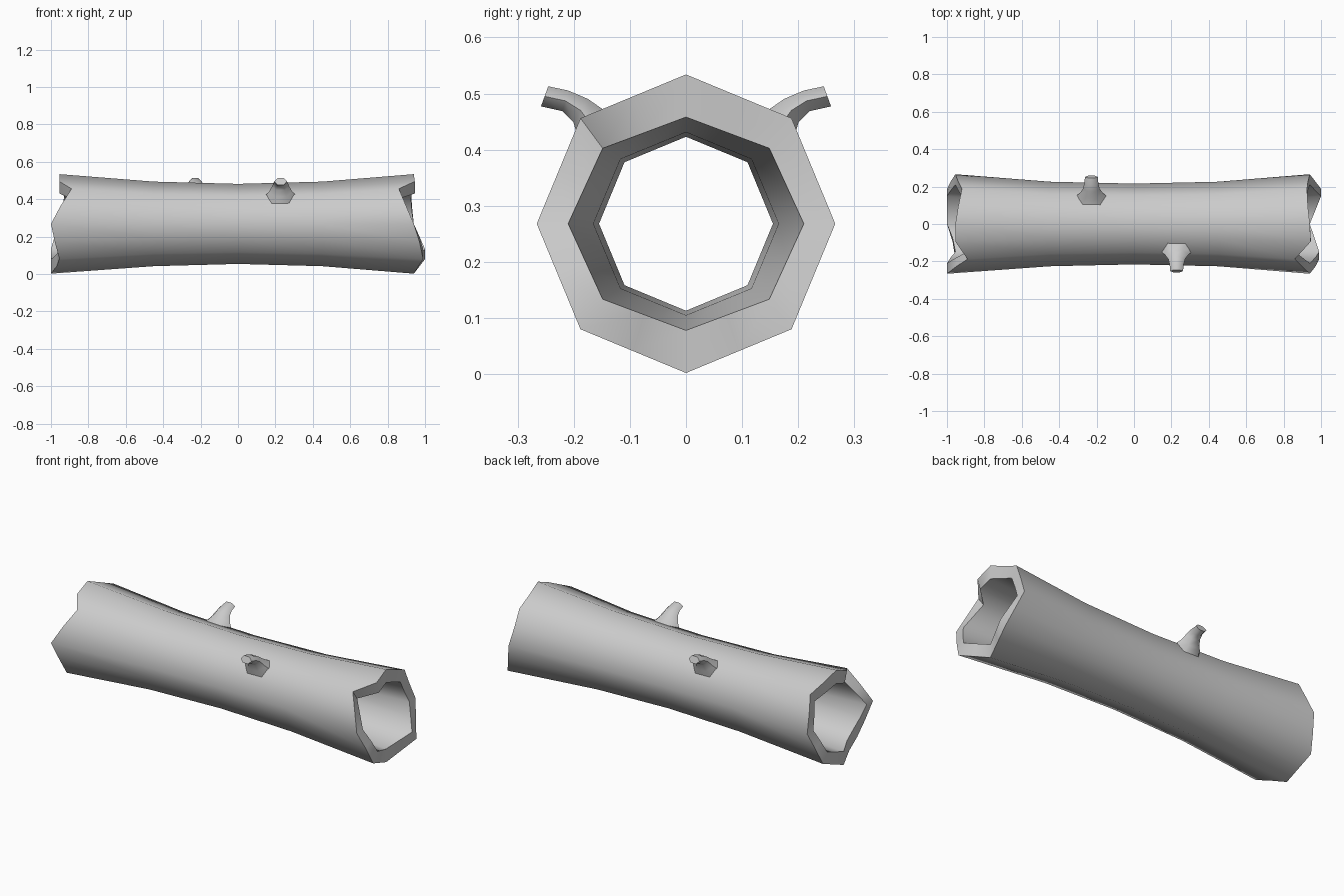
import bpy, bmesh, math
from mathutils import Vector

if "Cube" in bpy.data.objects:
    bpy.data.objects.remove(bpy.data.objects["Cube"])

CZ = 0.268  # height of the log axis

# jagged end reach, from the top round by the front: 8 corners plus 8 edge midpoints
LEFT = [.955, .955, .89, .95, 1.0, .98, .955, .97, 1.0, 1.0, 1.0, .98, .955, .94, .92, .94]
RIGHT = [.94, .945, .86, .90, .94, .97, .99, .965, .94, .97, 1.0, .97, .94, .93, .925, .93]


def octagon(i, ry, rz):
    """Point i of 16 on an octagon: even = corner, odd = edge midpoint."""
    def corner(k):
        a = k * math.pi / 4
        return Vector((0, -ry * math.sin(a), rz * math.cos(a)))
    return corner(i // 2) if i % 2 == 0 else (corner(i // 2) + corner(i // 2 + 1)) / 2


def finish(name, bm, angle):
    bmesh.ops.recalc_face_normals(bm, faces=bm.faces[:])
    me = bpy.data.meshes.new(name)
    bm.to_mesh(me)
    bm.free()
    ob = bpy.data.objects.new(name, me)
    bpy.context.collection.objects.link(ob)
    bpy.ops.object.select_all(action='DESELECT')
    ob.select_set(True)
    bpy.context.view_layer.objects.active = ob
    bpy.ops.object.shade_smooth_by_angle(angle=math.radians(angle))
    return ob


def skin(bm, rings, closed=False):
    n = len(rings[0])
    pairs = list(zip(rings, rings[1:])) + ([(rings[-1], rings[0])] if closed else [])
    for a, b in pairs:
        for i in range(n):
            j = (i + 1) % n
            bm.faces.new((a[i], a[j], b[j], b[i]))


# hollow log: outer skin left to right, then inner skin back again
bm = bmesh.new()
L, R = [-v for v in LEFT], RIGHT
stations = [(L, .266, .266), (-.45, .226, .226), (0, .216, .214), (.45, .226, .226), (R, .266, .266),
            (R, .21, .19), (.45, .165, .163), (0, .155, .155), (-.45, .165, .163), (L, .21, .19)]
rings = []
for x, ry, rz in stations:
    ring = []
    for i in range(16):
        p = octagon(i, ry, rz)
        p.x = x[i] if isinstance(x, list) else x
        p.z += CZ
        ring.append(bm.verts.new(p))
    rings.append(ring)
skin(bm, rings, closed=True)
finish("hollow_log", bm, 50)

# branch stubs: bent tapering tubes with a flared root, one per side
# each step: centre y, z, tilt of the section, half width along x, half thickness
PATH = [(-.135, .405, 45, .100, .060), (-.165, .440, 45, .062, .042),
        (-.188, .470, 32, .045, .028), (-.215, .487, 15, .038, .022), (-.252, .495, 20, .034, .022)]


def branch(name, side):
    bm = bmesh.new()
    rings = []
    for y, z, tilt, w, t in PATH:
        a = math.radians(tilt)
        ring = []
        for k in range(6):
            u = k * math.pi / 3
            d = t * math.sin(u)
            p = Vector((.228 + w * math.cos(u), y + d * math.sin(a), z + d * math.cos(a)))
            ring.append(bm.verts.new((p.x * side, p.y * side, p.z)))
        rings.append(ring)
    skin(bm, rings)
    bm.faces.new(rings[-1])
    bm.faces.new(rings[0])
    finish(name, bm, 62)


branch("front_branch", 1)
branch("back_branch", -1)
